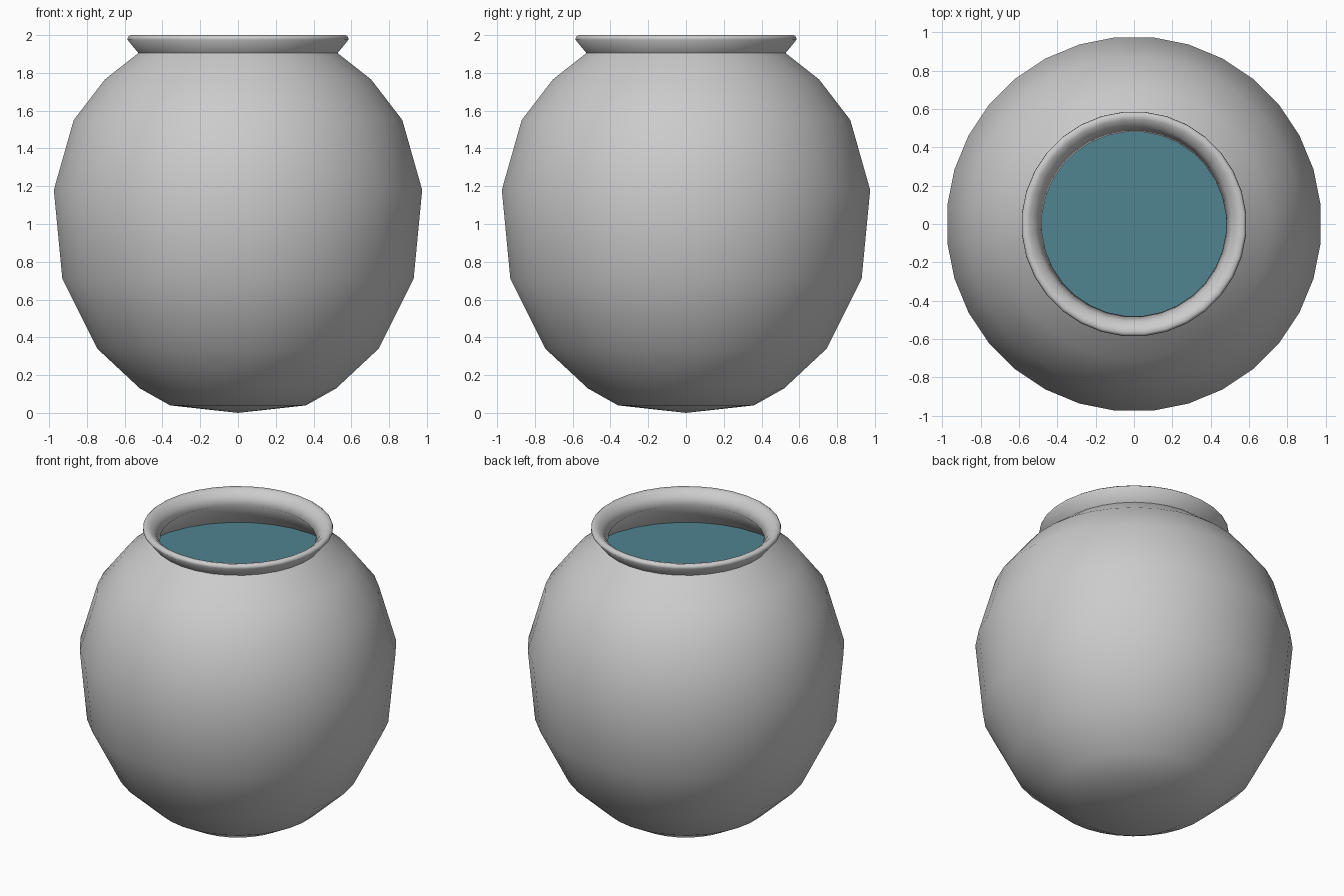
import bpy, math

if "Cube" in bpy.data.objects:
    bpy.data.objects.remove(bpy.data.objects["Cube"])

SIDES = 32
HALF = math.pi / SIDES


def link(name, verts, faces, angle):
    mesh = bpy.data.meshes.new(name)
    mesh.from_pydata(verts, [], faces)
    mesh.update()
    ob = bpy.data.objects.new(name, mesh)
    bpy.context.collection.objects.link(ob)
    bpy.ops.object.select_all(action='DESELECT')
    ob.select_set(True)
    bpy.context.view_layer.objects.active = ob
    bpy.ops.object.shade_smooth_by_angle(angle=math.radians(angle))
    return ob


def ring(r, z, cx=0, cy=0):
    r /= math.cos(HALF)  # profile radii are measured to the flat sides
    return [(cx + r * math.cos(2 * math.pi * i / SIDES + HALF),
             cy + r * math.sin(2 * math.pi * i / SIDES + HALF), z)
            for i in range(SIDES)]


def lathe(name, profile, z_start, z_end, angle):
    """Revolve a profile, closed by a pole point at each end."""
    verts = [(0, 0, z_start)]
    for r, z in profile:
        verts += ring(r, z)
    verts.append((0, 0, z_end))
    last = len(verts) - 1
    faces = []
    for i in range(SIDES):
        j = (i + 1) % SIDES
        faces.append((0, 1 + j, 1 + i))
        for k in range(len(profile) - 1):
            a, b = 1 + k * SIDES, 1 + (k + 1) * SIDES
            faces.append((a + i, a + j, b + j, b + i))
        a = 1 + (len(profile) - 1) * SIDES
        faces.append((a + i, a + j, last))
    return link(name, verts, faces, angle)


# Pot: outer wall, flared lip, inner wall
outer = [(0.36, 0.04), (0.52, 0.13), (0.745, 0.34), (0.93, 0.71), (0.975, 1.18),
         (0.87, 1.55), (0.705, 1.765), (0.527, 1.905)]
lip = [(0.585, 1.975), (0.583, 1.99), (0.57, 2.0), (0.545, 1.995), (0.51, 1.965), (0.48, 1.91)]
inner = [(0.66, 1.73), (0.82, 1.52), (0.92, 1.17), (0.875, 0.73), (0.70, 0.38),
         (0.49, 0.18), (0.34, 0.095)]
lathe("pot", outer + lip + inner, 0.0, 0.06, 80)

# Water surface just below the neck
water = link("water", ring(0.69, 1.70), [tuple(range(SIDES))], 30)
mat = bpy.data.materials.new("water_blue")
mat.diffuse_color = (0.08, 0.23, 0.28, 1)
mat.use_nodes = True
mat.node_tree.nodes["Principled BSDF"].inputs["Base Color"].default_value = mat.diffuse_color
water.data.materials.append(mat)
